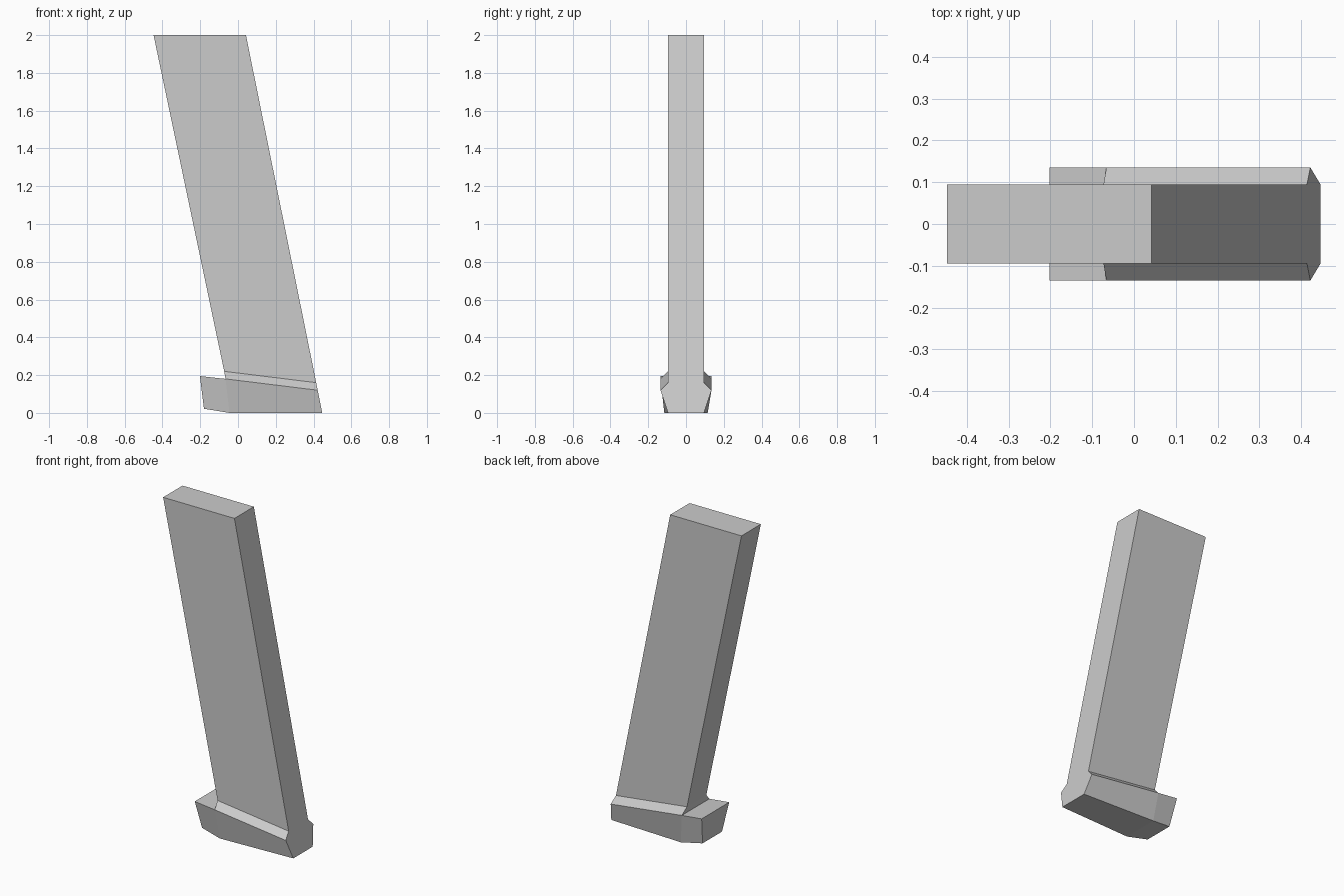
import bpy
import bmesh

if "Cube" in bpy.data.objects:
    bpy.data.objects.remove(bpy.data.objects["Cube"])


def ring(points):
    """Mirror (x, y, z) points from the +y side into a closed loop."""
    return list(points) + [(x, -y, z) for x, y, z in reversed(points)]


def skin(bm, a, b):
    n = len(a)
    for i in range(n):
        j = (i + 1) % n
        bm.faces.new((a[i], a[j], b[j], b[i]))


def finish(bm, name):
    bmesh.ops.recalc_face_normals(bm, faces=bm.faces)
    mesh = bpy.data.meshes.new(name)
    bm.to_mesh(mesh)
    bm.free()
    obj = bpy.data.objects.new(name, mesh)
    bpy.context.collection.objects.link(obj)
    return obj


def add(bm, points):
    return [bm.verts.new(p) for p in ring(points)]


HALF = 0.095   # body half thickness
FLARE = 0.135  # base half thickness

# Slanted body
bm = bmesh.new()
front = add(bm, [(0.042, HALF, 2.0), (0.414, HALF, 0.16)])
back = add(bm, [(-0.447, HALF, 2.0), (-0.073, HALF, 0.22)])
skin(bm, front, back)
bm.faces.new(front)
bm.faces.new(back)
finish(bm, "slanted_body")

# Flared base with a rear lip
bm = bmesh.new()
front = add(bm, [(0.414, HALF, 0.16), (0.422, FLARE, 0.12), (0.446, HALF, 0.0)])
middle = add(bm, [(-0.073, HALF, 0.22), (-0.066, FLARE, 0.18), (-0.045, 0.115, 0.0)])
rear = add(bm, [(-0.202, FLARE, 0.195), (-0.18, HALF, 0.022)])
skin(bm, front, middle)
skin(bm, middle[1:5], rear)
bm.faces.new(front)
bm.faces.new([middle[i] for i in (0, 1, 4, 5)])
bm.faces.new(rear)
finish(bm, "flared_base")
